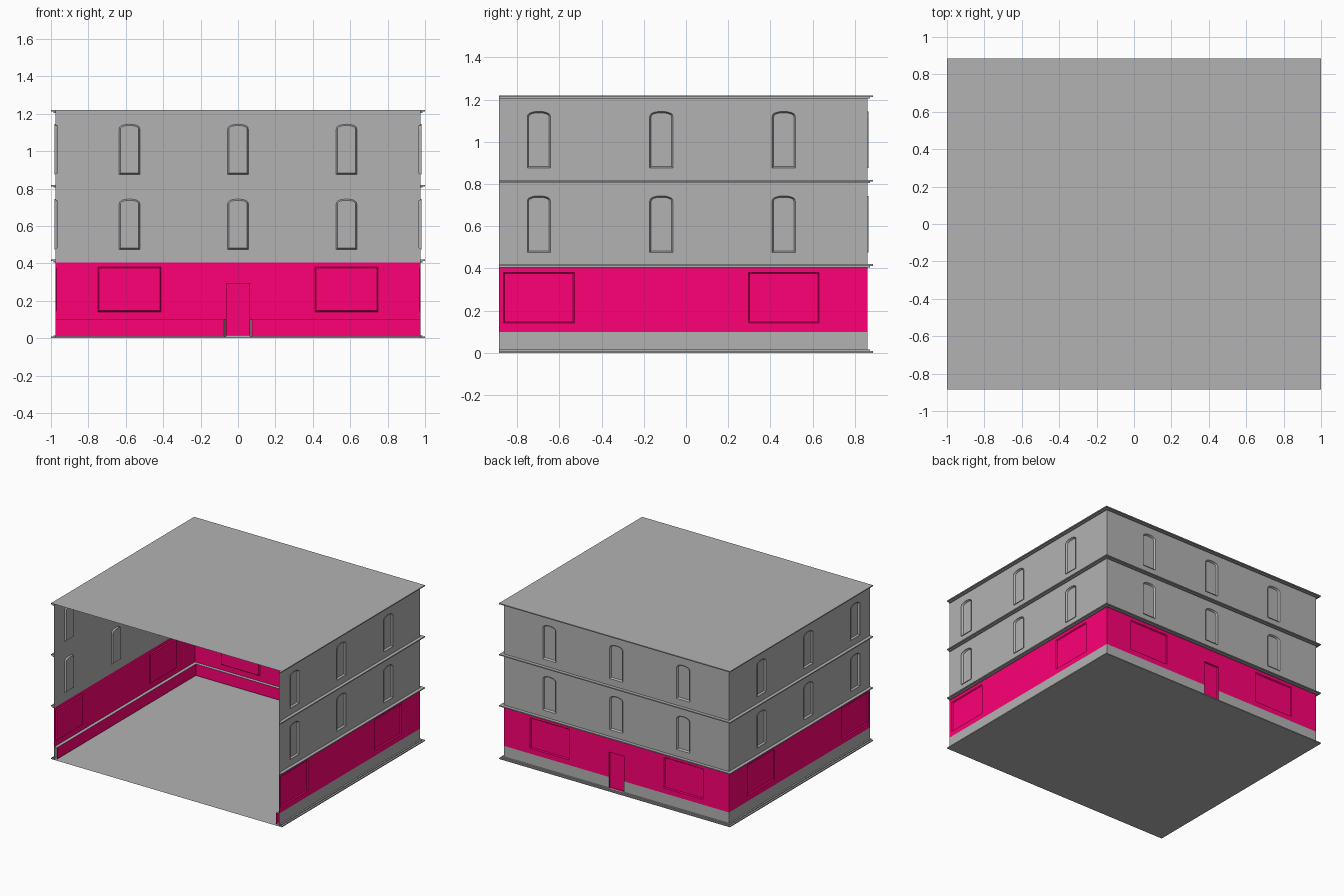
import bpy, bmesh
from math import sin, cos, pi

if "Cube" in bpy.data.objects:
    bpy.data.objects.remove(bpy.data.objects["Cube"])

WX, WY, FY = 0.975, 0.86, -0.885      # side walls, back wall, open front
LX, LY = 1.0, 0.885                   # ledge overhang

pink = bpy.data.materials.new("pink_paint")
pink.diffuse_color = (1.0, 0.0, 0.18, 1)
pink.use_nodes = True
pink.node_tree.nodes["Principled BSDF"].inputs["Base Color"].default_value = pink.diffuse_color
grey = bpy.data.materials.new("grey_stone")
grey.diffuse_color = (0.45, 0.45, 0.45, 1)
grey.use_nodes = True
grey.node_tree.nodes["Principled BSDF"].inputs["Base Color"].default_value = grey.diffuse_color

# Each wall maps (along, height, inward depth) to world space
SIDES = {
    "back": lambda u, z, d: (u, WY - d, z),
    "right": lambda u, z, d: (WX - d, u, z),
    "left": lambda u, z, d: (-WX + d, u, z),
}


def finish(bm, name, mats=(grey,)):
    bmesh.ops.recalc_face_normals(bm, faces=bm.faces[:])
    me = bpy.data.meshes.new(name)
    bm.to_mesh(me)
    bm.free()
    for m in mats:
        me.materials.append(m)
    ob = bpy.data.objects.new(name, me)
    bpy.context.collection.objects.link(ob)
    return ob


def drop_front_caps(bm):
    """The open front leaves hollow ends."""
    caps = [f for f in bm.faces if all(abs(v.co.y - FY) < 1e-5 for v in f.verts)]
    bmesh.ops.delete(bm, geom=caps, context="FACES")


def rect(u0, u1, z0, z1):
    return [(u0, z0), (u1, z0), (u1, z1), (u0, z1)]


def arch(c, z0, inset=0.0):
    """Window outline with a low arched head."""
    w, spring, rise = 0.055 - inset, z0 + 0.243, 0.026 - inset
    pts = [(c - w, z0 + inset), (c + w, z0 + inset)]
    return pts + [(c + w * cos(pi * i / 12), spring + rise * max(0, sin(pi * i / 12)) ** 0.8)
                  for i in range(13)]


def wall(name, place, outline, holes, mats=(grey,)):
    """Flat sheet with openings."""
    bm = bmesh.new()
    edges = []
    for loop in [outline] + holes:
        vs = [bm.verts.new(place(u, z, 0)) for u, z in loop]
        edges += [bm.edges.new((vs[i - 1], vs[i])) for i in range(len(vs))]
    bmesh.ops.triangle_fill(bm, edges=edges, use_beauty=True, use_dissolve=False)
    finish(bm, name, mats)


def opening(name, place, loops, mats=(grey,)):
    """Loops of (outline, depth) joined by strips, closed with a pane."""
    bm = bmesh.new()
    rings = [[bm.verts.new(place(u, z, d)) for u, z in o] for o, d in loops]
    n = len(rings[0])
    for a, b in zip(rings, rings[1:]):
        for i in range(n):
            bm.faces.new((a[i - 1], a[i], b[i], b[i - 1]))
    bm.faces.new(rings[-1])
    finish(bm, name, mats)


def prism(name, pts, z0, z1):
    bm = bmesh.new()
    f = bm.faces.new([bm.verts.new((x, y, z0)) for x, y in pts])
    if z1 > z0:
        top = bmesh.ops.extrude_face_region(bm, geom=[f])["geom"]
        bmesh.ops.translate(bm, vec=(0, 0, z1 - z0),
                            verts=[v for v in top if isinstance(v, bmesh.types.BMVert)])
        drop_front_caps(bm)
    finish(bm, name)


def plinth(name, place, u0, u1):
    """Grey stone base, painted on the room side, splayed beside the door."""
    bm = bmesh.new()
    bmesh.ops.create_cube(bm, size=1)
    for f in bm.faces:
        if all(v.co.y > 0 for v in f.verts):
            f.material_index = 1
    for v in bm.verts:
        u, inner = (u0 if v.co.x < 0 else u1), v.co.y > 0
        if inner and abs(u) < 0.1:
            u *= 1.15
        v.co = place(u, 0.01 if v.co.z < 0 else 0.1, 0.025 if inner else 0)
    drop_front_caps(bm)
    finish(bm, name, (grey, pink))


for side, place in SIDES.items():
    back = side == "back"
    u0, u1, mid = (-WX, WX, 0.0) if back else (FY, WY, -0.117)

    # Ground floor with display windows and, at the back, a door
    shops = [rect(mid + s * 0.58 - 0.168, mid + s * 0.58 + 0.168, 0.141, 0.381) for s in (-1, 1)]
    outline = rect(u0, u1, 0.1, 0.405)
    if back:
        outline[1:1] = [(-0.065, 0.1), (-0.065, 0.295), (0.065, 0.295), (0.065, 0.1)]
        door = rect(-0.065, 0.065, 0.015, 0.295)
        opening("back_door", place, [(door, 0), (door, 0.015)], (pink,))
        plinth("back_plinth_left", place, u0, -0.065)
        plinth("back_plinth_right", place, 0.065, u1)
    else:
        plinth(side + "_plinth", place, u0, u1)
    wall(side + "_ground_wall", place, outline, shops, (pink,))
    for i, o in enumerate(shops):
        small = rect(o[0][0] + 0.006, o[1][0] - 0.006, o[0][1] + 0.006, o[2][1] - 0.006)
        opening(f"{side}_display_window_{i}", place, [(o, 0), (small, 0.008)], (pink,))

    # Upper floors with framed arched windows, walls split at the ledges
    for level, z in enumerate((0.42, 0.82)):
        spots = [mid + k * 0.58 for k in (-1, 0, 1)]
        wall(f"{side}_upper_wall_{level}", place, rect(u0, u1, z, z + 0.385),
             [arch(c, z + 0.055) for c in spots])
        for i, c in enumerate(spots):
            o, s = arch(c, z + 0.055), arch(c, z + 0.055, 0.007)
            opening(f"{side}_arched_window_{level}_{i}", place,
                    [(o, 0), (o, -0.005), (s, 0.009)])


# Stepped ledges running round the three walls, hollow behind
def ledge(name, out, z0, z1):
    x, y = WX + out, WY + out
    prism(name, [(-x, FY), (-x, y), (x, y), (x, FY),
                 (WX, FY), (WX, WY), (-WX, WY), (-WX, FY)], z0, z1)


ledge("base_ledge", 0.025, 0.0, 0.008)
ledge("base_ledge_step", 0.012, 0.008, 0.015)
for i, z in enumerate((0.42, 0.82, 1.22)):
    ledge(f"ledge_{i}", 0.025, z - 0.008, z)
    ledge(f"ledge_step_{i}", 0.012, z - 0.015, z - 0.008)

# Floor and roof sheets
sheet = [(-LX, FY), (LX, FY), (LX, LY), (-LX, LY)]
prism("floor", sheet, 0.0, 0.0)
prism("roof", sheet, 1.22, 1.22)
